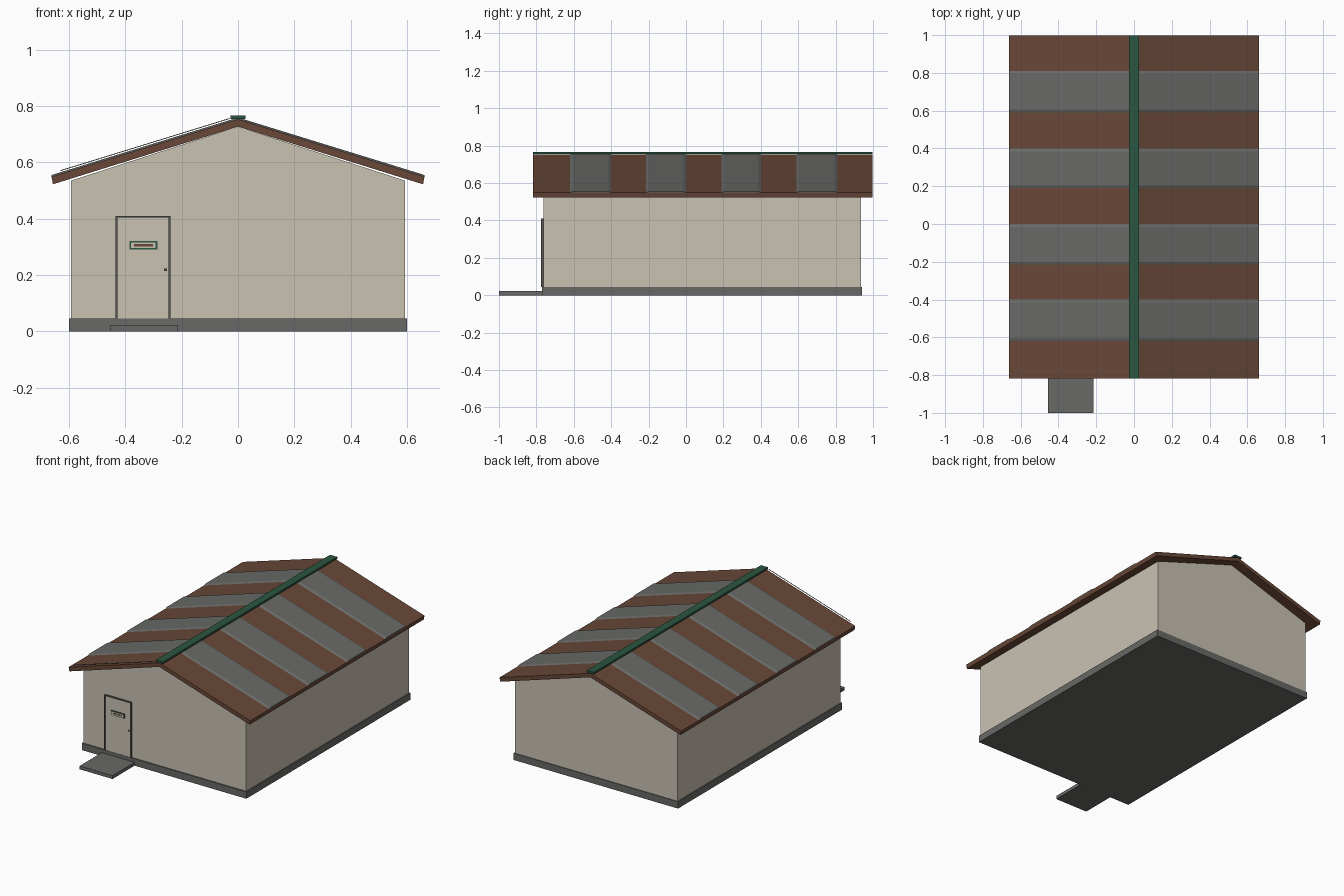
import bpy
import bmesh

cube = bpy.data.objects.get("Cube")
if cube:
    bpy.data.objects.remove(cube)


def material(name, rgb):
    m = bpy.data.materials.new(name)
    m.use_nodes = True
    m.diffuse_color = (*rgb, 1)
    bsdf = next(n for n in m.node_tree.nodes if n.type == 'BSDF_PRINCIPLED')
    bsdf.inputs["Base Color"].default_value = (*rgb, 1)
    return m


plaster = material("cream plaster", (0.59, 0.54, 0.45))
concrete = material("grey concrete", (0.14, 0.14, 0.135))
brown = material("brown roofing", (0.138, 0.063, 0.038))
panel_grey = material("grey roof panel", (0.14, 0.145, 0.135))
green = material("green metal", (0.024, 0.092, 0.052))
frame_grey = material("dark grey frame", (0.09, 0.09, 0.085))


def loft(name, start, end, mat):
    """Solid between two matching outlines."""
    bm = bmesh.new()
    a = [bm.verts.new(p) for p in start]
    b = [bm.verts.new(p) for p in end]
    n = len(a)
    bm.faces.new(a)
    bm.faces.new(b[::-1])
    for i in range(n):
        j = (i + 1) % n
        bm.faces.new((a[j], a[i], b[i], b[j]))
    bmesh.ops.recalc_face_normals(bm, faces=bm.faces)
    mesh = bpy.data.meshes.new(name)
    bm.to_mesh(mesh)
    bm.free()
    mesh.materials.append(mat)
    obj = bpy.data.objects.new(name, mesh)
    bpy.context.collection.objects.link(obj)
    return obj


def extrude(name, profile, y0, y1, mat):
    """Front outline of (x, z) points pulled along y."""
    return loft(name, [(x, y0, z) for x, z in profile],
                [(x, y1, z) for x, z in profile], mat)


def box(name, x0, x1, y0, y1, z0, z1, mat):
    return extrude(name, [(x0, z0), (x1, z0), (x1, z1), (x0, z1)], y0, y1, mat)


def mirrored(half):
    """Complete a half outline that starts and ends on the centre line."""
    return half + [(-x, z) for x, z in reversed(half) if x > 0]


# Building body
box("plinth", -0.6, 0.6, -0.77, 0.94, 0, 0.045, concrete)
extrude("walls", [(-0.593, 0.045), (0.593, 0.045), (0.593, 0.535),
                  (0, 0.727), (-0.593, 0.535)], -0.762, 0.935, plaster)
box("entrance_slab", -0.455, -0.215, -1, -0.77, 0, 0.022, concrete)

# Roof slab and ridge cap
ROOF_FRONT, ROOF_BACK = -0.818, 0.997
EAVE_X, EAVE_Z, RIDGE_Z = 0.662, 0.549, 0.753
extrude("roof", [(0, RIDGE_Z), (EAVE_X, EAVE_Z), (0.657, 0.522), (0, 0.727),
                 (-0.657, 0.522), (-EAVE_X, EAVE_Z)],
        ROOF_FRONT, ROOF_BACK, brown)
box("ridge_cap", -0.026, 0.026, ROOF_FRONT, ROOF_BACK, 0.754, 0.766, green)

# Raised grey panels with sloping sides on both roof slopes
for side, label in ((-1, "right"), (1, "left")):
    for i, (y0, y1) in enumerate([(-0.62, -0.4), (-0.215, 0),
                                  (0.19, 0.4), (0.59, 0.81)]):
        sections = [[(side * x, y, z + h) for y, h in
                     ((y0, 0), (y0 + 0.015, 0.006), (y1 - 0.015, 0.006), (y1, 0))]
                    for x, z in ((0, RIDGE_Z), (EAVE_X, EAVE_Z))]
        loft(f"roof_panel_{label}_{i + 1}", *sections, panel_grey)

# Thin rail above the front edge of one slope
extrude("roof_edge_rail", [(-0.63, 0.569), (-0.03, 0.754),
                           (-0.03, 0.757), (-0.63, 0.572)],
        -0.818, -0.815, frame_grey)

# Door with frame and handle
D0, D1, DZ = -0.434, -0.24, 0.41
box("door_leaf", D0 + 0.005, D1 - 0.005, -0.768, -0.76, 0.045, DZ - 0.005, plaster)
box("door_jamb_right", D0, D0 + 0.007, -0.774, -0.76, 0.045, DZ, frame_grey)
box("door_jamb_left", D1 - 0.006, D1, -0.774, -0.76, 0.045, DZ, frame_grey)
box("door_lintel", D0, D1, -0.774, -0.76, DZ - 0.006, DZ, frame_grey)
box("door_handle", -0.262, -0.252, -0.774, -0.766, 0.215, 0.223, frame_grey)

# Blank sign plate with a coloured border and stripe
box("sign_border", -0.386, -0.286, -0.773, -0.766, 0.291, 0.321, green)
box("sign_plate", -0.38, -0.292, -0.775, -0.77, 0.296, 0.316, plaster)
box("sign_stripe", -0.37, -0.302, -0.776, -0.774, 0.302, 0.31, brown)
